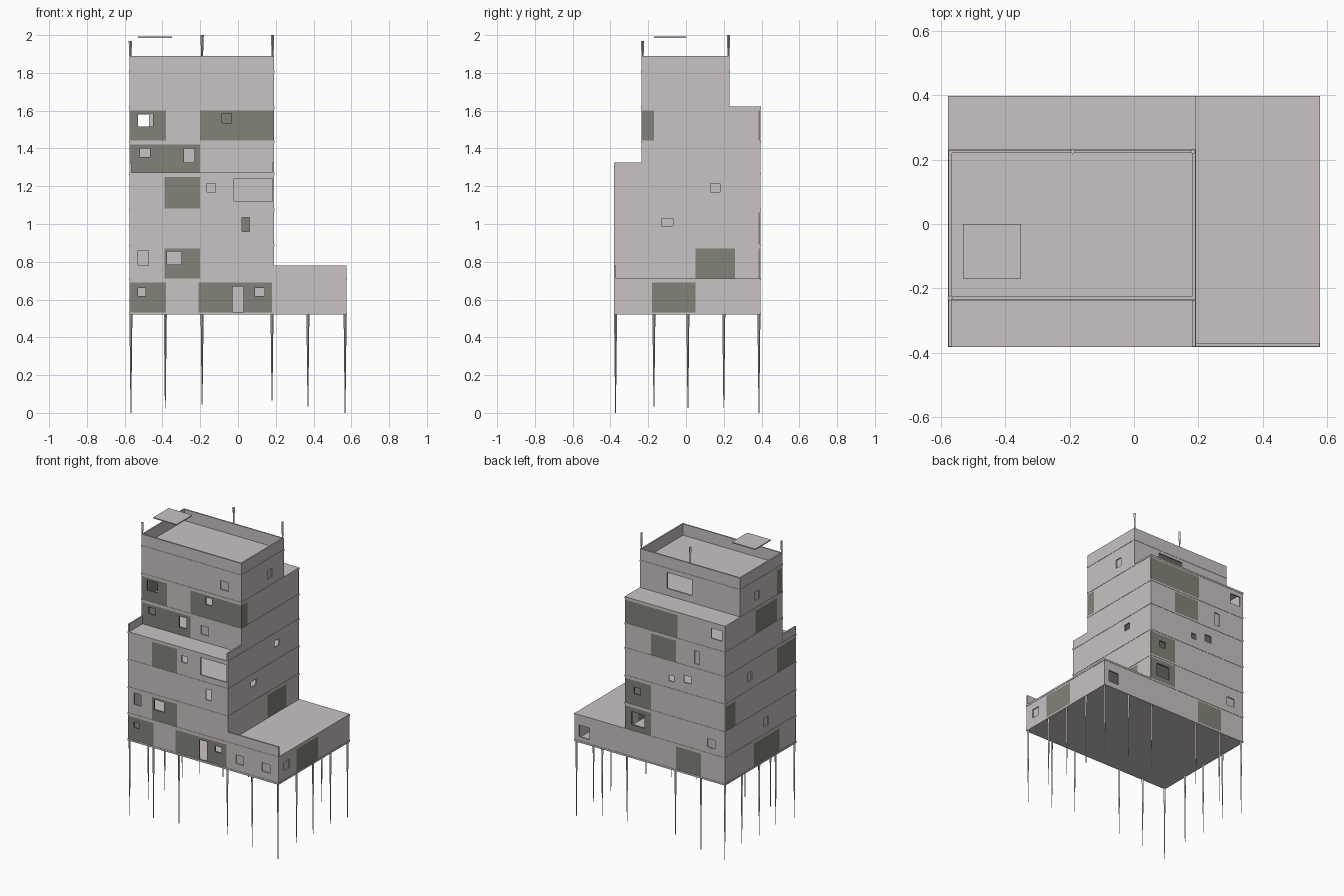
import bpy, bmesh, random

if "Cube" in bpy.data.objects:
    bpy.data.objects.remove(bpy.data.objects["Cube"], do_unlink=True)
random.seed(4)
THICK = 0.01


def material(name, colour):
    mat = bpy.data.materials.new(name)
    mat.use_nodes = True
    mat.diffuse_color = (*colour, 1)
    mat.node_tree.nodes["Principled BSDF"].inputs["Base Color"].default_value = (*colour, 1)
    return mat


pale = material("pale_concrete", (0.59, 0.54, 0.54))
olive = material("dark_olive_panel", (0.225, 0.225, 0.19))


def finish(name, bm, mats):
    mesh = bpy.data.meshes.new(name)
    bm.to_mesh(mesh)
    bm.free()
    obj = bpy.data.objects.new(name, mesh)
    bpy.context.collection.objects.link(obj)
    for mat in mats:
        mesh.materials.append(mat)
    return obj


def box(name, low, high):
    bm = bmesh.new()
    bmesh.ops.create_cube(bm, size=1)
    for v in bm.verts:
        v.co = [(a + b) / 2 + c * (b - a) for a, b, c in zip(low, high, v.co)]
    return finish(name, bm, [pale])


def spike(name, x, y, bottom, top, r_bottom, r_top):
    bm = bmesh.new()
    bmesh.ops.create_cone(bm, cap_ends=True, segments=4, radius1=r_bottom,
                          radius2=r_top, depth=top - bottom)
    bmesh.ops.translate(bm, vec=(x, y, (top + bottom) / 2), verts=bm.verts)
    return finish(name, bm, [pale])


def inside(value, span):
    return span[0] < value < span[1]


def place(side, rect, u, z, depth=0):
    """Point on one side of a rectangular storey; depth runs inward."""
    x0, x1, y0, y1 = rect
    return {"front": (u, y0 + depth, z), "back": (u, y1 - depth, z),
            "left": (x1 - depth, u, z), "right": (x0 + depth, u, z)}[side]


def wall(name, side, rect, z0, z1, darks=(), holes=()):
    """Sheet of quads split at openings and dark panels, then thickened inward."""
    along_x = side in ("front", "back")
    u0, u1 = rect[:2] if along_x else (rect[2] + THICK, rect[3] - THICK)
    dark_z = (z0 + THICK, z1 - THICK)
    us, zs = {u0, u1}, {z0, z1}
    for span in darks:
        us.update(min(max(u, u0), u1) for u in span)
        zs.update(dark_z)
    for hole in holes:
        us.update(hole[:2])
        zs.update(hole[2:])
    us, zs = sorted(us), sorted(zs)
    bm = bmesh.new()
    grid = [[bm.verts.new(place(side, rect, u, z)) for z in zs] for u in us]
    for i in range(len(us) - 1):
        for j in range(len(zs) - 1):
            u, z = (us[i] + us[i + 1]) / 2, (zs[j] + zs[j + 1]) / 2
            if any(inside(u, h[:2]) and inside(z, h[2:]) for h in holes):
                continue
            ring = [grid[i][j], grid[i + 1][j], grid[i + 1][j + 1], grid[i][j + 1]]
            if side in ("back", "right"):
                ring.reverse()
            face = bm.faces.new(ring)
            face.material_index = int(inside(z, dark_z) and any(inside(u, d) for d in darks))
    for v in [v for v in bm.verts if not v.link_faces]:
        bm.verts.remove(v)
    obj = finish(name, bm, [pale, olive])
    mod = obj.modifiers.new("thickness", "SOLIDIFY")
    mod.thickness = THICK
    mod.offset = -1


# Footprints (x0, x1, y0, y1) and storey heights
base = (-0.575, 0.575, -0.38, 0.395)
tower = (-0.575, 0.19, -0.38, 0.395)
setback = (-0.575, 0.19, -0.235, 0.395)
top = (-0.575, 0.19, -0.235, 0.23)
rects = [base, tower, tower, tower, setback, setback, top]
levels = [0.52, 0.7, 0.88, 1.07, 1.26, 1.43, 1.61, 1.8]

# Dark panels by side: (storey, start, end)
darks = {
    "front": [(0, -0.58, -0.38), (0, -0.21, 0.18), (1, -0.39, -0.2), (3, -0.39, -0.2),
              (4, -0.58, -0.2), (5, -0.58, -0.38), (5, -0.2, 0.19)],
    "back": [(0, -0.39, -0.2), (1, -0.01, 0.19), (2, -0.01, 0.19), (4, -0.2, -0.01),
             (5, -0.21, 0.19)],
    "left": [(0, -0.18, 0.05), (1, 0.05, 0.26), (5, -0.24, -0.17)],
    "right": [(0, -0.2, 0.08), (2, 0.28, 0.4), (3, -0.38, -0.17), (5, -0.17, 0.06),
              (6, -0.24, -0.17)],
}
# Open windows and door: (start, end, sill, head)
openings = {
    "front": [(-0.53, -0.49, 0.62, 0.66), (-0.03, 0.03, 0.535, 0.67), (0.09, 0.14, 0.62, 0.66),
              (-0.53, -0.475, 0.78, 0.86), (-0.375, -0.3, 0.785, 0.855),
              (0.02, 0.06, 0.96, 1.035), (-0.165, -0.12, 1.17, 1.215),
              (-0.02, 0.18, 1.12, 1.24), (-0.52, -0.465, 1.355, 1.4),
              (-0.285, -0.23, 1.325, 1.4), (-0.53, -0.45, 1.515, 1.585),
              (-0.085, -0.035, 1.535, 1.585)],
    "back": [(0.46, 0.54, 0.56, 0.64), (0.04, 0.14, 0.75, 0.84), (0.07, 0.12, 0.97, 1.015),
             (-0.185, -0.145, 1.13, 1.17), (-0.315, -0.26, 1.15, 1.2),
             (-0.55, -0.47, 1.51, 1.58), (-0.207, -0.015, 1.67, 1.78)],
    "left": [(-0.13, -0.07, 0.99, 1.03), (0.13, 0.18, 1.17, 1.215)],
    "right": [],
}
# Closed window recesses
blinds = {
    "front": [(0.25, 0.31, 0.58, 0.64), (0.45, 0.51, 0.58, 0.64), (0.03, 0.09, 1.67, 1.73),
              (-0.12, -0.06, 1.32, 1.38)],
    "back": [(-0.5, -0.44, 0.75, 0.81), (-0.38, -0.34, 1.3, 1.39)],
    "left": [(-0.32, -0.26, 0.59, 0.65), (0.05, 0.1, 1.67, 1.73)],
    "right": [(-0.08, -0.03, 0.76, 0.82), (0.1, 0.15, 1.14, 1.2), (0.02, 0.07, 1.67, 1.73)],
}

# Storeys: floor slab on the storey below, then four walls
for n, rect in enumerate(rects + [top]):
    x0, x1, y0, y1 = rects[max(n - 1, 0)]
    z0, lip = levels[n], 0.002
    box(f"floor_slab_{n}", (x0 - lip, y0 - lip, z0), (x1 + lip, y1 + lip, z0 + 0.012))
    if n == len(rects):
        break
    z1 = levels[n + 1]
    for side in darks:
        in_storey = [h for h in openings[side] if inside(h[2], (z0, z1))]
        closed = [h for h in blinds[side] if inside(h[2], (z0, z1))]
        spans = [d[1:] for d in darks[side] if d[0] == n]
        wall(f"{side}_wall_{n}", side, rect, z0, z1, spans, in_storey + closed)
        for k, (a, b, c, d) in enumerate(closed):
            p = place(side, rect, a, c, THICK * 0.7)
            q = place(side, rect, b, d, THICK * 1.2)
            box(f"{side}_blind_window_{n}_{k}", list(map(min, p, q)), list(map(max, p, q)))

# Parapets on the roof, the front terrace and the low annex
for side in darks:
    wall(f"{side}_roof_parapet", side, top, levels[7], 1.89)
for name, x in (("left", tower[1] - THICK), ("right", tower[0])):
    box(f"{name}_terrace_parapet", (x, tower[2], levels[4]), (x + THICK, setback[2], 1.325))
box("annex_parapet", (tower[1], base[2], levels[1]), (base[1], base[2] + THICK, 0.78))

# Tapered stilts around the edge of the base
xs = [-0.567, -0.385, -0.19, 0.18, 0.37, 0.567]
ys = [-0.373, -0.17, 0.01, 0.2, 0.386]
for i, x in enumerate(xs):
    for j, y in enumerate(ys):
        edge_x, edge_y = i in (0, len(xs) - 1), j in (0, len(ys) - 1)
        if edge_x or edge_y:
            foot = 0 if edge_x and edge_y else random.uniform(0.02, 0.08)
            spike(f"stilt_{i}_{j}", x, y, foot, levels[0], 0.002, 0.008)

# Roof masts, wider at the tip
for name, x, y, tip in (("front_right", -0.57, -0.23, 1.97), ("back_middle", -0.19, 0.225, 2),
                        ("back_left", 0.183, 0.225, 2)):
    spike(f"{name}_mast", x, y, levels[7], tip, 0.002, 0.009)

# Thin canopy above the roof
box("canopy", (-0.53, -0.17, 1.985), (-0.35, 0, 1.992))
